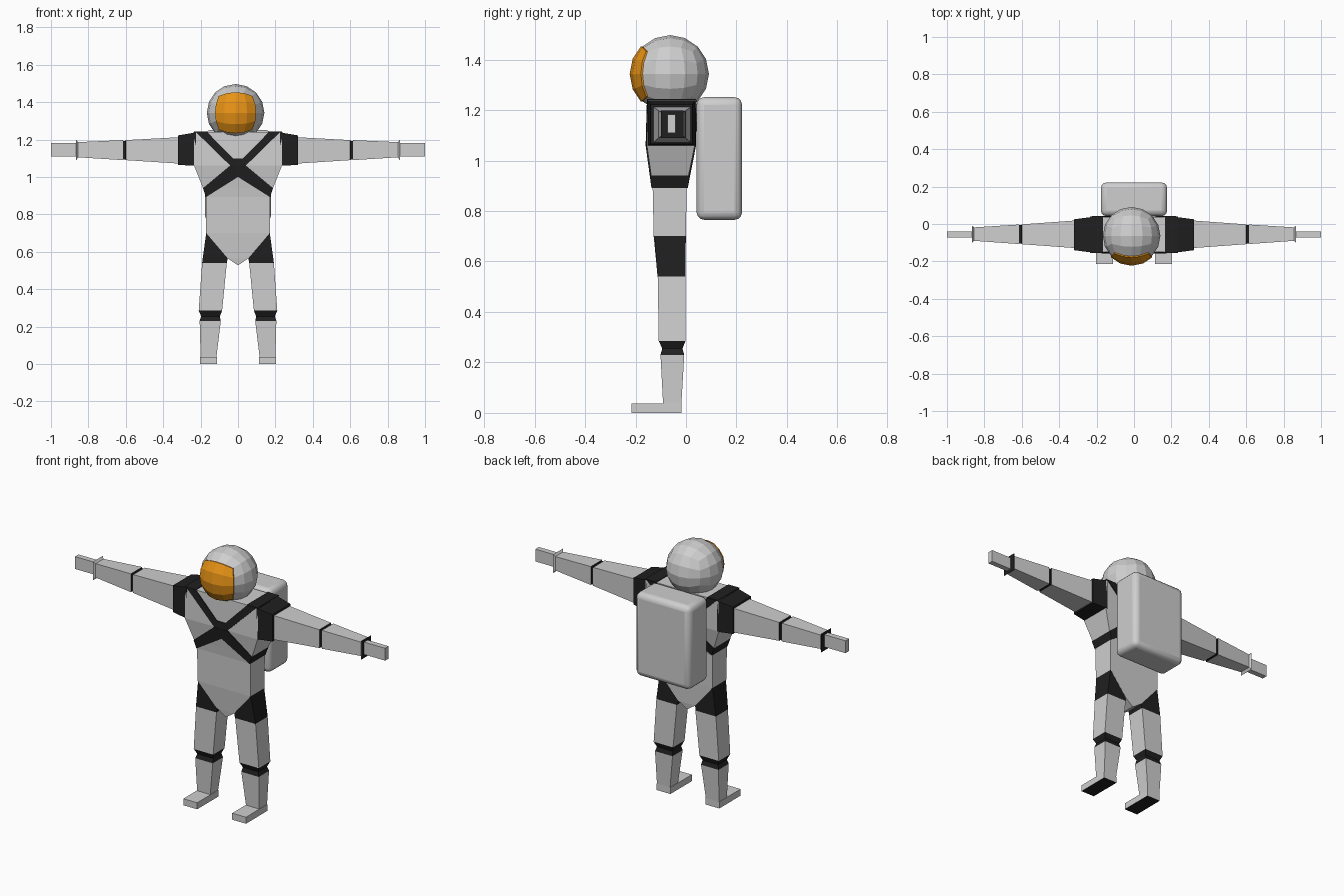
import bpy, bmesh, math
from mathutils import Vector

if "Cube" in bpy.data.objects:
    bpy.data.objects.remove(bpy.data.objects["Cube"])


def material(name, rgb):
    m = bpy.data.materials.new(name)
    m.diffuse_color = (*rgb, 1)
    m.use_nodes = True
    m.node_tree.nodes["Principled BSDF"].inputs["Base Color"].default_value = m.diffuse_color
    return m


GREY = material("suit_grey", (0.62, 0.62, 0.62))
BLACK = material("trim_black", (0.014, 0.014, 0.014))
GOLD = material("visor_gold", (0.80, 0.29, 0.008))


def finish(name, bm, mats=(GREY, BLACK)):
    bmesh.ops.recalc_face_normals(bm, faces=bm.faces)
    me = bpy.data.meshes.new(name)
    bm.to_mesh(me)
    bm.free()
    for m in mats:
        me.materials.append(m)
    ob = bpy.data.objects.new(name, me)
    bpy.context.collection.objects.link(ob)
    return ob


def loft(name, rings, dark=(), dark_caps=(0, 0), rule=None):
    """Skin four-point rings; dark lists the black segments."""
    bm = bmesh.new()
    vs = [[bm.verts.new(p) for p in r] for r in rings]
    for i in range(len(vs) - 1):
        for k in range(4):
            j = (k + 1) % 4
            f = bm.faces.new((vs[i][k], vs[i][j], vs[i + 1][j], vs[i + 1][k]))
            f.material_index = int(i in dark or bool(rule and rule(i, k)))
    for ring, d in zip((vs[0], vs[-1]), dark_caps):
        bm.faces.new(ring).material_index = d
    return finish(name, bm)


def ring_z(z, x0, x1, y0, y1):
    return [(x0, y0, z), (x1, y0, z), (x1, y1, z), (x0, y1, z)]


def ring_x(x, y0, y1, z0, z1):
    return [(x, y0, z0), (x, y1, z0), (x, y1, z1), (x, y0, z1)]


# Torso: height, half width, front y, back y; sides of the belt are black
TORSO = [(1.24, .235, -.15, .037), (1.06, .235, -.155, .035),
         (.94, .187, -.138, .01), (.892, .172, -.132, .002),
         (.70, .17, -.128, 0), (.565, .055, -.115, -.005),
         (.53, .004, -.11, -.01)]
loft("torso", [ring_z(z, -w, w, a, b) for z, w, a, b in TORSO],
     rule=lambda i, k: i == 2 and k in (1, 3))


def torso_y(z, col):
    for hi, lo in zip(TORSO, TORSO[1:]):
        if lo[0] <= z <= hi[0]:
            t = (hi[0] - z) / (hi[0] - lo[0])
            return hi[col] + t * (lo[col] - hi[col])


# Crossed harness straps, front and back
UPPER = [(0, 1.06), (.043, 1.062), (.225, 1.24), (.165, 1.24),
         (.027, 1.10), (0, 1.10)]
LOWER = [(0, 1.0), (.172, .892), (.187, .94), (.043, 1.06), (0, 1.06)]
for side, col, out in (("front", 2, -.005), ("back", 3, .005)):
    bm = bmesh.new()
    for s in (-1, 1):
        for poly in (UPPER, LOWER):
            a = [bm.verts.new((s * x, torso_y(z, col), z)) for x, z in poly]
            b = [bm.verts.new((s * x, torso_y(z, col) + out, z)) for x, z in poly]
            bm.faces.new(a)
            bm.faces.new(b)
            for k in range(len(poly)):
                j = (k + 1) % len(poly)
                bm.faces.new((a[k], a[j], b[j], b[k]))
    finish(side + "_harness", bm, (BLACK,))

for s, tag in ((-1, "right"), (1, "left")):
    # Strap over the shoulder top
    loft(tag + "_shoulder_strap",
         [ring_z(z, s * .165, s * .235, -.155, .04) for z in (1.238, 1.244)],
         dark=(0,), dark_caps=(1, 1))
    # Arm: shoulder band, sleeve, elbow band, forearm, flared cuff
    arm = [(.225, -.152, .037, 1.06, 1.24), (.245, -.15, .035, 1.06, 1.235),
           (.32, -.14, .025, 1.065, 1.222), (.322, -.128, .018, 1.072, 1.212),
           (.60, -.108, -.002, 1.09, 1.197), (.602, -.103, -.006, 1.094, 1.192),
           (.614, -.103, -.006, 1.094, 1.192), (.616, -.107, -.003, 1.09, 1.197),
           (.855, -.09, -.018, 1.105, 1.186), (.865, -.10, -.01, 1.09, 1.198)]
    loft(tag + "_arm", [ring_x(s * x, *r) for x, *r in arm],
         dark=(0, 1, 2, 4, 5, 6), dark_caps=(1, 1))
    # Hand
    loft(tag + "_hand", [ring_x(s * x, -.073, -.041, 1.11, 1.182)
                         for x in (.855, 1.0)])
    # Hip wrap: slanted top follows the pelvis
    top = [(s * .055, -.113, .565), (s * .17, -.125, .70),
           (s * .17, -.001, .70), (s * .055, -.006, .565)]
    loft(tag + "_hip", [top, ring_z(.54, s * .06, s * .192, -.113, -.001)],
         dark=(0,), dark_caps=(1, 1))
    # Leg: thigh, pinched knee band, shin
    leg = [(.54, .06, .192, -.112, -.001), (.285, .085, .21, -.108, -.002),
           (.255, .097, .197, -.094, -.014), (.23, .092, .205, -.101, -.007),
           (.04, .115, .20, -.091, -.018), (.002, .115, .20, -.09, -.02)]
    loft(tag + "_leg", [ring_z(z, s * a, s * b, c, d) for z, a, b, c, d in leg],
         dark=(1, 2))
    # Boot with black sole
    loft(tag + "_boot", [ring_z(z, s * .113, s * .202, -.215, -.018)
                         for z in (0, .038)], dark_caps=(1, 0))

# Backpack with rounded edges
bm = bmesh.new()
bmesh.ops.create_cube(bm, size=1)
for v in bm.verts:
    v.co = (v.co.x * .354, .132 + v.co.y * .18, 1.008 + v.co.z * .486)
pack = finish("backpack", bm, (GREY,))
bev = pack.modifiers.new("rounding", 'BEVEL')
bev.width, bev.segments = .03, 3
bpy.context.view_layer.objects.active = pack
pack.select_set(True)
bpy.ops.object.shade_smooth_by_angle(angle=math.radians(40))

# Helmet: rounded cube grid whose front panel is the raised visor
bm = bmesh.new()
bmesh.ops.create_cube(bm, size=2)
bmesh.ops.subdivide_edges(bm, edges=bm.edges[:], cuts=3, use_grid_fill=True)
front = [f for f in bm.faces if f.calc_center_median().y < -.99]
for v in bm.verts:
    d = Vector([math.tan(c * math.pi / 4) for c in v.co]).normalized()
    v.co = Vector((-.013, -.063, 1.343)) + d * .154
bm.normal_update()
rim = bmesh.ops.inset_region(bm, faces=front, thickness=.003, depth=.006,
                             use_even_offset=True)["faces"]
for f in front + rim:
    f.material_index = 1
finish("helmet", bm, (GREY, GOLD))
